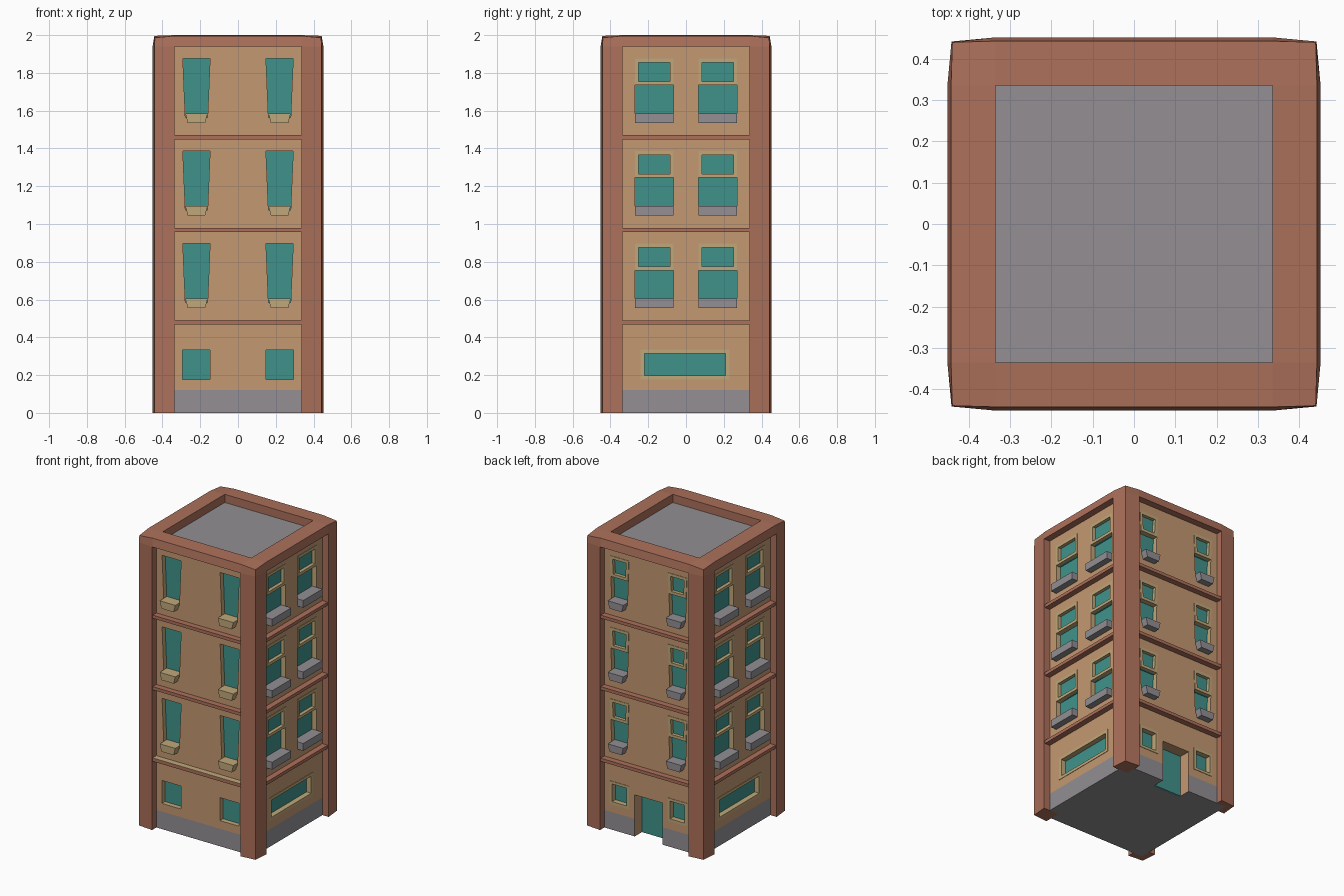
import bpy, bmesh
from mathutils import Matrix, Vector
from math import pi

if "Cube" in bpy.data.objects:
    bpy.data.objects.remove(bpy.data.objects["Cube"])

IN, OUT, CORNER = 0.335, 0.452, 0.442   # pillar inner edge, outer face, pulled-in corner
WALL, PANE, TOP = 0.405, 0.37, 1.94
FLOORS = [0.49 * i for i in range(3)]
FRONT, RIGHT, BACK, LEFT = range(4)


def material(name, r, g, b):
    m = bpy.data.materials.new(name)
    m.diffuse_color = [((c / 255 + 0.055) / 1.055) ** 2.4 for c in (r, g, b)] + [1]
    m.use_nodes = True
    m.node_tree.nodes["Principled BSDF"].inputs["Base Color"].default_value = m.diffuse_color
    return m


BRICK = material("terracotta", 172, 112, 90)
PLASTER = material("plaster", 196, 152, 113)
GLASS = material("teal", 64, 146, 139)
CREAM = material("cream", 192, 168, 122)
STONE = material("stone", 147, 143, 148)


def finish(name, bm, mat):
    bmesh.ops.remove_doubles(bm, verts=bm.verts, dist=1e-5)
    bmesh.ops.recalc_face_normals(bm, faces=bm.faces)
    me = bpy.data.meshes.new(name)
    bm.to_mesh(me)
    bm.free()
    me.materials.append(mat)
    ob = bpy.data.objects.new(name, me)
    bpy.context.collection.objects.link(ob)
    return ob


def part(name, mat, solids):
    """Each solid is (side, outline in (across, z), inner distance, outer distance)."""
    total = bmesh.new()
    for side, poly, d0, d1 in solids:
        rot = Matrix.Rotation(side * pi / 2, 3, 'Z')
        n = len(poly)
        a, b = ([total.verts.new(rot @ Vector((u, -d, z))) for u, z in poly] for d in (d0, d1))
        faces = [total.faces.new(a[::-1]), total.faces.new(b)]
        for i in range(n):
            j = (i + 1) % n
            faces.append(total.faces.new((a[i], a[j], b[j], b[i])))
        bmesh.ops.recalc_face_normals(total, faces=faces)
    me = bpy.data.meshes.new(name)
    total.to_mesh(me)
    total.free()
    me.materials.append(mat)
    ob = bpy.data.objects.new(name, me)
    bpy.context.collection.objects.link(ob)
    return ob


def trap(c, z0, z1, w0, w1):
    """Outline with half width w0 at the bottom and w1 at the top."""
    return [(c - w0, z0), (c + w0, z0), (c + w1, z1), (c - w1, z1)]


def frame(side, poly, t, d0, d1):
    """Four mitred bars just inside an outline."""
    cu = sum(p[0] for p in poly) / 4
    cz = sum(p[1] for p in poly) / 4
    inner = [(u + (t if u < cu else -t), z + (t if z < cz else -t)) for u, z in poly]
    return [(side, [poly[i], poly[(i + 1) % 4], inner[(i + 1) % 4], inner[i]], d0, d1)
            for i in range(4)]


# Corner pillars and parapet, one quarter turned four times
pillars, parapet = bmesh.new(), bmesh.new()
for k in range(4):
    rot = Matrix.Rotation(k * pi / 2, 3, 'Z')

    def face(bm, *pts):
        bm.faces.new([bm.verts.new(rot @ Vector(p)) for p in pts])

    foot = [(IN, IN), (OUT, IN), (CORNER, CORNER), (IN, OUT)]
    for i in range(4):
        (x0, y0), (x1, y1) = foot[i], foot[(i + 1) % 4]
        face(pillars, (x0, y0, 0), (x1, y1, 0), (x1, y1, TOP), (x0, y0, TOP))
    face(pillars, *[(x, y, 0) for x, y in foot])
    E, Z = CORNER + 0.001, 1.996
    A, C, B = (E, IN, Z), (CORNER - 0.002, CORNER - 0.002, 1.986), (IN, E, Z)
    face(parapet, (IN, IN, 2), A, C, B)
    face(parapet, (OUT, IN, TOP), (CORNER, CORNER, TOP), C, A)
    face(parapet, (CORNER, CORNER, TOP), (IN, OUT, TOP), B, C)
    face(parapet, (OUT, -IN, TOP), (OUT, IN, TOP), A, (E, -IN, Z))
    face(parapet, (E, -IN, Z), A, (IN, IN, 2), (IN, -IN, 2))
    face(parapet, (IN, -IN, 2), (IN, IN, 2), (IN, IN, TOP), (IN, -IN, TOP))
    face(parapet, (IN, -IN, TOP), (IN, IN, TOP), (OUT, IN, TOP), (OUT, -IN, TOP))
    face(parapet, (IN, IN, TOP), (OUT, IN, TOP), (CORNER, CORNER, TOP), (IN, OUT, TOP))
finish("corner_pillars", pillars, BRICK)
finish("parapet", parapet, BRICK)

# Openings, panes, frames and sills
holes, panes, frames, stone_sills, cream_sills = [], [], [], [], []
for s in (-1, 1):
    for f in FLOORS:
        head, mid, sill, low = f + 0.896, f + 0.755, f + 0.605, f + 0.555
        for side in range(4):
            wide = side in (RIGHT, LEFT)
            c = s * (0.168 if wide else 0.22)
            top, bot, foot = (0.103, 0.103, 0.103) if wide else (0.072, 0.059, 0.046)
            w_mid = bot + (top - bot) * 0.5
            opening = trap(c, sill - 0.02, head, bot, top)
            holes.append((side, opening, PANE, 0.5))
            panes.append((side, opening, PANE - 0.02, PANE + 0.002))
            sills = cream_sills if side == FRONT else stone_sills
            sills.append((side, trap(c, low, sill, foot, bot), PANE, 0.449))
            if side != FRONT:       # upper sash
                sash = trap(c, mid, head, w_mid, top)
                frames += frame(side, sash, 0.02, PANE, WALL + 0.003)
                panes.append((side, sash, PANE, PANE + 0.015))
    for side in (FRONT, BACK):      # small ground floor windows
        small = trap(s * 0.22, 0.176, 0.333, 0.073, 0.073)
        holes.append((side, small, PANE, 0.5))
        panes.append((side, small, PANE - 0.02, PANE + 0.002))
        if side == BACK:
            frames += frame(side, small, 0.018, PANE, WALL + 0.003)
for side in (RIGHT, LEFT):          # wide ground floor windows
    big = trap(-0.005, 0.178, 0.335, 0.235, 0.235)
    holes.append((side, big, PANE, 0.5))
    panes.append((side, big, PANE - 0.02, PANE + 0.002))
    frames += frame(side, big, 0.02, PANE, WALL + 0.003)

part("window_panes", GLASS, panes)
part("window_frames", CREAM, frames)
part("stone_sills", STONE, stone_sills)
part("front_sills", CREAM, cream_sills)

# Back door set deep in its opening
door_hole = [(BACK, trap(0, -0.1, 0.285, 0.105, 0.105), 0.325, 0.5)]
part("back_door", GLASS, [(BACK, trap(0, 0, 0.285, 0.105, 0.105), 0.31, 0.327)])

# Walls and plinth with the openings cut out
walls = part("walls", PLASTER, [(FRONT, trap(0, 0.12, TOP, WALL, WALL), -WALL, WALL)])
plinth = part("plinth", STONE, [(FRONT, trap(0, 0, 0.12, WALL, WALL), -WALL, WALL)])
window_cutter = part("window_cutter", CREAM, holes)
door_cutter = part("door_cutter", PLASTER, door_hole)
for target, cutter in ((walls, window_cutter), (walls, door_cutter), (plinth, door_cutter)):
    mod = target.modifiers.new("openings", 'BOOLEAN')
    mod.operation, mod.solver, mod.object = 'DIFFERENCE', 'EXACT', cutter
    mod.material_mode = 'TRANSFER'
    cutter.hide_render = True
    bpy.context.view_layer.objects.active = target
    bpy.ops.object.modifier_apply(modifier=mod.name)
for cutter in (window_cutter, door_cutter):
    bpy.data.objects.remove(cutter)

# Floor bands, front ledge cap and sunken roof
part("floor_bands", BRICK, [(side, trap(0, f + 0.468, f + 0.49, IN, IN), WALL - 0.01, 0.445)
                            for f in FLOORS for side in range(4)])
part("front_ledge_cap", CREAM, [(FRONT, trap(0, 0.49, 0.492, IN, IN), WALL - 0.01, 0.445)])
part("roof", STONE, [(FRONT, trap(0, TOP - 0.01, TOP + 0.004, IN, IN), -IN, IN)])
